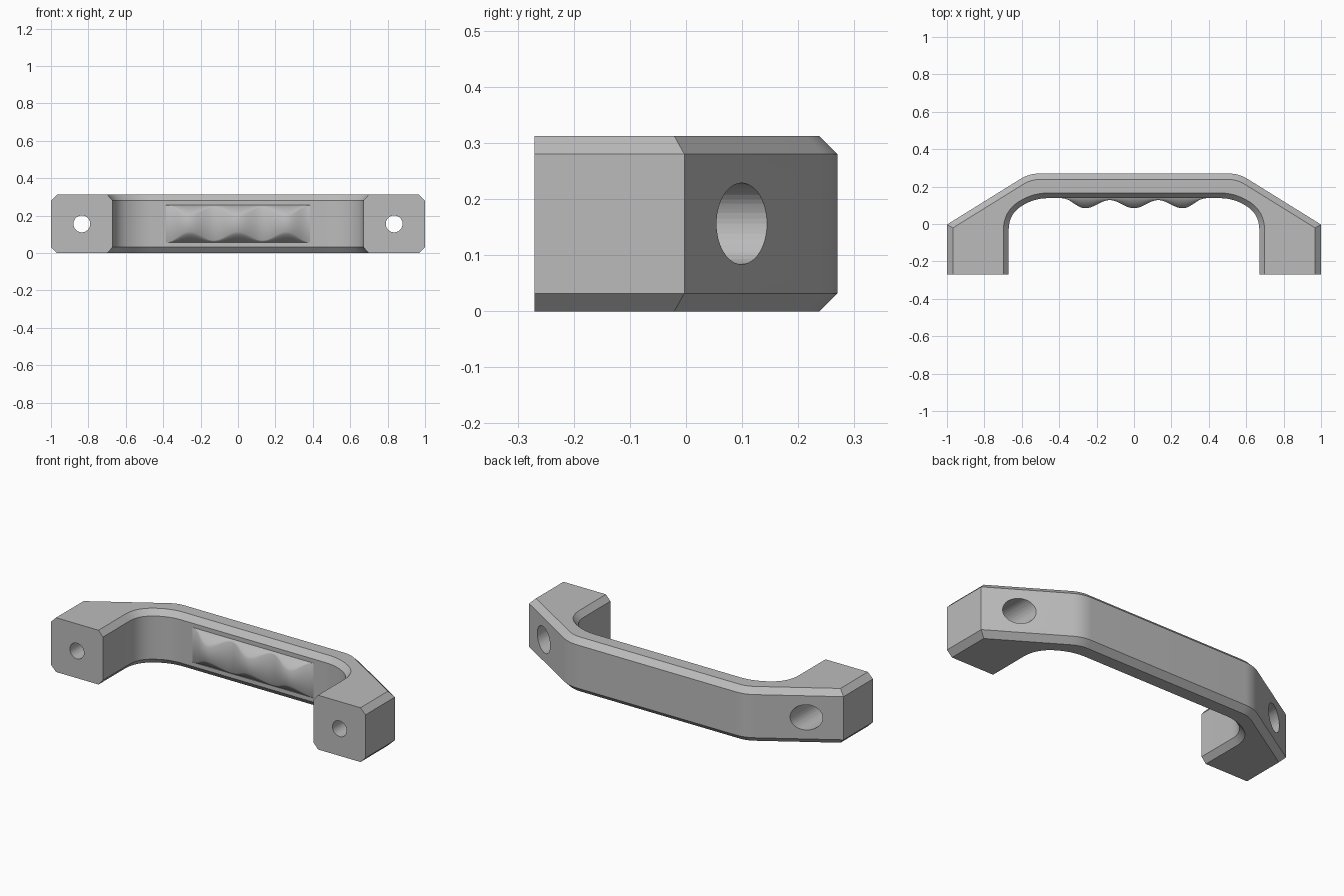
import bpy, bmesh, math
from mathutils import Vector

if "Cube" in bpy.data.objects:
    bpy.data.objects.remove(bpy.data.objects["Cube"])

H, CH = 0.312, 0.032          # height and edge chamfer
MID = H / 2
FRONT, WALL = -0.27, 0.138    # foot face and inner grip wall

grey = bpy.data.materials.new("mid grey")
grey.diffuse_color = (0.5, 0.5, 0.5, 1)
grey.use_nodes = True
grey.node_tree.nodes["Principled BSDF"].inputs["Base Color"].default_value = grey.diffuse_color


def make(name, bm, angle=30):
    bmesh.ops.recalc_face_normals(bm, faces=bm.faces[:])
    me = bpy.data.meshes.new(name)
    bm.to_mesh(me)
    bm.free()
    ob = bpy.data.objects.new(name, me)
    bpy.context.collection.objects.link(ob)
    me.materials.append(grey)
    smooth(ob, angle)
    return ob


def smooth(ob, angle):
    bpy.ops.object.select_all(action='DESELECT')
    ob.select_set(True)
    bpy.context.view_layer.objects.active = ob
    bpy.ops.object.shade_smooth_by_angle(angle=math.radians(angle))


def outline(corners):
    """Round the right-half corners (x, y, tangent length), then mirror."""
    pts = []
    for i, (x, y, r) in enumerate(corners):
        p = Vector((x, y))
        if r == 0:
            pts.append(p)
            continue
        a = p + (Vector(corners[i - 1][:2]) - p).normalized() * r
        nxt = Vector(corners[i + 1][:2]) if i + 1 < len(corners) else Vector((0, y))
        b = p + (nxt - p).normalized() * r
        for k in range(9):
            t = k / 8
            pts.append(a * (1 - t) ** 2 + p * 2 * t * (1 - t) + b * t * t)
    return [Vector((-p.x, p.y)) for p in pts] + pts[::-1]


def offset(pts, dist):
    """Mitred offset to the right of the path."""
    res = []
    for i, p in enumerate(pts):
        d1 = (p - pts[i - 1]).normalized() if i else (pts[1] - p).normalized()
        d2 = (pts[i + 1] - p).normalized() if i + 1 < len(pts) else d1
        n1, n2 = Vector((d1.y, -d1.x)), Vector((d2.y, -d2.x))
        res.append(p + (n1 + n2) * dist / (1 + n1.dot(n2)))
    return res


# Handle body: chamfered section between outer and inner outlines
outer = outline([(1, FRONT, 0), (1, -0.003, 0), (0.56, 0.27, 0.055)])
inner = outline([(0.67, FRONT, 0), (0.67, 0.055, 0.085), (0.53, WALL, 0.07)])
outer_rim, inner_rim = offset(outer, CH), offset(inner, -0.028)
bm = bmesh.new()
rows = [[bm.verts.new((p.x, p.y, z)) for p in path] for path, z in (
    (outer_rim, 0), (outer, CH), (outer, H - CH), (outer_rim, H),
    (inner_rim, H), (inner, H - CH), (inner, CH), (inner_rim, 0))]
for a, b in ((0, 1), (1, 2), (2, 3), (4, 5), (5, 6), (6, 7)):
    for i in range(len(rows[a]) - 1):
        bm.faces.new((rows[a][i], rows[a][i + 1], rows[b][i + 1], rows[b][i]))
bm.faces.new(rows[3] + rows[4][::-1])
bm.faces.new(rows[0] + rows[7][::-1])
for end in (0, -1):
    bm.faces.new([r[end] for r in rows])
body = make("handle_body", bm)

# Bolt holes with wide counterbores from the back
for side in (-1, 1):
    for label, radius, y0, y1 in (("bolt", 0.045, -0.4, 0.0), ("counterbore", 0.0725, -0.1, 0.4)):
        bpy.ops.mesh.primitive_cylinder_add(
            vertices=48, radius=radius, depth=y1 - y0,
            location=(side * 0.835, (y0 + y1) / 2, MID), rotation=(math.pi / 2, 0, 0))
        cutter = bpy.context.object
        cutter.name = label + "_cutter"
        cutter.data.materials.append(grey)
        mod = body.modifiers.new(label, 'BOOLEAN')
        mod.object, mod.operation, mod.solver = cutter, 'DIFFERENCE', 'EXACT'
        bpy.context.view_layer.objects.active = body
        bpy.ops.object.modifier_apply(modifier=mod.name)
        bpy.data.objects.remove(cutter)
smooth(body, 30)

# Finger grip: three bevelled ridges with hollows between, lofted along x
bm = bmesh.new()
sections = []
N, END, HALF = 120, 0.385, 0.1
for i in range(N + 1):
    x = -END + 2 * END * i / N
    if abs(x) < 0.26:
        d = 0.0315 + 0.0215 * math.cos(2 * math.pi * x / 0.26)
    else:
        d = 0.0265 * (1 + math.cos(math.pi * (abs(x) - 0.26) / (END - 0.26)))
    d += 0.0005
    # softened 45 degree flanks
    half = [(HALF, -0.01), (HALF, 0), (HALF - 0.8 * d, 0.8 * d), (HALF - 1.1 * d, d)]
    prof = half + [(-z, b) for z, b in half[::-1]]
    sections.append([bm.verts.new((x, WALL - b, MID + z)) for z, b in prof])
for a, b in zip(sections, sections[1:]):
    for k in range(len(a)):
        m = (k + 1) % len(a)
        bm.faces.new((a[k], a[m], b[m], b[k]))
bm.faces.new(sections[0])
bm.faces.new(sections[-1])
make("finger_grip", bm, 55)
